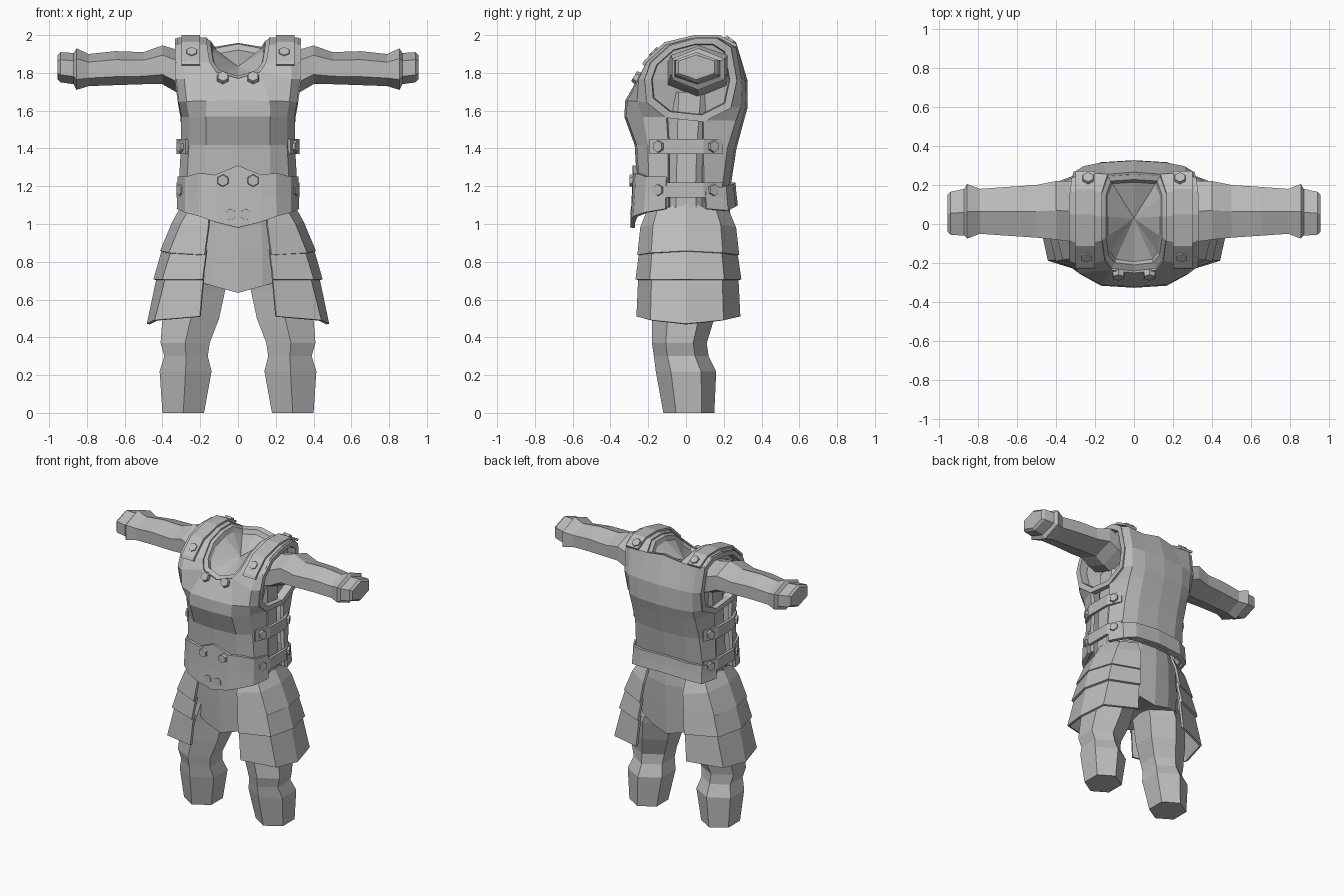
import bpy, bmesh, math
from mathutils import Vector, Matrix

default_cube = bpy.data.objects.get("Cube")
if default_cube:
    bpy.data.objects.remove(default_cube, do_unlink=True)

GREY = (0.5, 0.5, 0.5, 1)
grey = bpy.data.materials.new("plain grey")
grey.use_nodes = True
grey.diffuse_color = GREY
grey.node_tree.nodes["Principled BSDF"].inputs["Base Color"].default_value = GREY


def finish(name, mesh_data, thickness=0, mirror=False):
    """Turn a bmesh into a flat shaded object, optionally thickened and mirrored."""
    bmesh.ops.recalc_face_normals(mesh_data, faces=mesh_data.faces)
    mesh = bpy.data.meshes.new(name)
    mesh_data.to_mesh(mesh)
    mesh_data.free()
    mesh.materials.append(grey)
    obj = bpy.data.objects.new(name, mesh)
    bpy.context.collection.objects.link(obj)
    if mirror:
        modifier = obj.modifiers.new("mirror", 'MIRROR')
        modifier.use_clip = True
    if thickness:
        modifier = obj.modifiers.new("thickness", 'SOLIDIFY')
        modifier.thickness = thickness
        modifier.offset = 0
    return obj


def loft(name, rows, closed=False, caps=(False, False), thickness=0, mirror=False):
    """Skin rows of points; None marks a missing point."""
    bm = bmesh.new()
    verts = [[bm.verts.new(p) if p is not None else None for p in row] for row in rows]
    for lower, upper in zip(verts, verts[1:]):
        count = len(lower)
        for i in range(count if closed else count - 1):
            j = (i + 1) % count
            corners = (lower[i], lower[j], upper[j], upper[i])
            if None not in corners:
                bm.faces.new(corners)
    for cap, row in zip(caps, (verts[0], verts[-1])):
        if cap:
            bmesh.ops.poke(bm, faces=[bm.faces.new(row)])
    return finish(name, bm, thickness, mirror)


def oval(a0, a1, b0, b1, sides, turn):
    """Polygon that fills the given extents."""
    pts = [(math.cos(t), math.sin(t)) for t in
           (math.tau * (i + turn) / sides for i in range(sides))]
    wide, tall = max(p[0] for p in pts), max(p[1] for p in pts)
    return [((a0 + a1 + (a1 - a0) * p / wide) / 2, (b0 + b1 + (b1 - b0) * q / tall) / 2)
            for p, q in pts]


def bolt(name, place, facing):
    """Hexagonal bolt head on both sides of the body."""
    bm = bmesh.new()
    turn = Vector(facing).to_track_quat('Z', 'Y').to_matrix().to_4x4()
    bmesh.ops.create_cone(bm, cap_ends=True, segments=6, radius1=0.036, radius2=0.03,
                          depth=0.03, matrix=Matrix.Translation(place) @ turn)
    finish(name, bm, mirror=True)


# Cuirass: half sheet running up the chest, over the shoulder and down the back
# each row: height, centre depth, corner depth, edge width, edge depth
FRONT = [
    (1.09, -.255, -.19, .30, -.09), (1.25, -.25, -.19, .30, -.09),
    (1.42, -.26, -.195, .29, -.09), (1.57, -.315, -.22, .29, -.10),
    (1.65, -.31, -.25, .305, -.20), (1.765, -.24, -.24, .32, -.21)]
SHOULDER = [
    (1.85, -.19, -.20, .32, -.18), (1.94, -.09, -.10, .32, -.08),
    (1.975, .05, .05, .32, .05), (1.975, .17, .17, .315, .16)]
BACK = [
    (1.93, .255, .255, .305, .23), (1.76, .313, .285, .295, .26),
    (1.62, .315, .28, .29, .23), (1.55, .295, .255, .29, .09),
    (1.40, .255, .21, .29, .09), (1.20, .225, .185, .30, .09),
    (1.09, .24, .20, .30, .09)]


def cuirass_row(row, full=True):
    z, centre, corner, width, edge = row
    inset = -.01 if centre > 0 else .01
    return [Vector((0, centre, z)) if full else None, Vector((.165, centre + inset, z)),
            Vector((width - .04, corner, z)), Vector((width, edge, z))]


front = [cuirass_row(r) for r in FRONT]
shoulder = [cuirass_row(r, False) for r in SHOULDER]
back = [cuirass_row(r) for r in BACK]
front[-1][1] = Vector((.115, -.225, 1.8))
shoulder[0][1].x = .15
back[0][0].z = 1.955
back[0][1].x = .135
loft("cuirass", front + shoulder + back, thickness=0.024, mirror=True)

# Pointed collar band and shallow neck hollow
outer = [front[-1][0]] + [r[1] for r in front[-1:] + shoulder + back[:1]] + [back[0][0]]
centre = Vector((0, .03, 1.83))
rim = [p.lerp(centre, .11) + Vector((0, 0, .008)) for p in outer]
inner = [p.lerp(centre, .17) - Vector((0, 0, .015)) for p in outer]
loft("neck_collar", [outer, rim, inner, [centre] * len(rim)], thickness=0.008, mirror=True)

# Armhole rims, closed behind the arm
hole = [r[3] for r in front[3:] + shoulder + back[:4]]
middle = sum(hole, Vector()) / len(hole)


def rim_loop(scale, shift):
    return [Vector((p.x + shift, *(middle + (p - middle) * scale).yz)) for p in hole]


loft("armhole_rim", [rim_loop(s, x) for s, x in
                     ((1.04, -.025), (1.04, .014), (.88, .014), (.86, -.045))],
     closed=True, caps=(False, True), mirror=True)

# Shoulder straps following the cuirass
strap_rows = []
for row in front[-1:] + shoulder + back[:1]:
    point = row[2]
    out = Vector((0, point.y - .05, point.z - 1.7)).normalized() * .018
    strap_rows.append([Vector((x, point.y, point.z)) + out for x in (.2, .25, .3)])
strap_rows[0] = [a.lerp(b, .8) for a, b in zip(strap_rows[0], strap_rows[1])]
loft("shoulder_strap", strap_rows, thickness=0.016, mirror=True)

# Belly plate and back belt: columns of width, depth, top, bottom
BELLY = [(0, -.27, 1.31, .98), (.12, -.268, 1.26, 1.01), (.2, -.255, 1.27, 1.04),
         (.27, -.205, 1.25, 1.06), (.31, -.1, 1.25, 1.08)]
BELT = [(0, .25, 1.22, 1.1), (.19, .24, 1.21, 1.09), (.27, .205, 1.2, 1.07),
        (.31, .1, 1.18, 1.08)]
for name, columns in (("belly_plate", BELLY), ("back_belt", BELT)):
    loft(name, [[(x, y, top), (x, y * 1.02, (top + low) / 2), (x * 1.01, y * 1.05, low)]
                for x, y, top, low in columns], thickness=0.024, mirror=True)

# Side buckles with bolts
for z in (1.41, 1.18):
    path = [(.268, -.19), (.315, -.09), (.315, .09), (.268, .19)]
    loft("side_strap", [[(x, y, z - .04), (x, y, z + .04)] for x, y in path],
         thickness=0.02, mirror=True)
    for y in (-.145, .145):
        bolt("side_bolt", (.3, y, z), (1, y * 3.5, 0))

# Front, belly and shoulder bolts
bolt("chest_bolt", (.08, -.262, 1.775), (0, -1, .6))
bolt("belly_bolt", (.08, -.285, 1.23), (0, -1, 0))
bolt("lower_belly_bolt", (.04, -.28, 1.05), (0, -1, 0))
bolt("front_shoulder_bolt", (.245, -.165, 1.905), (0, -.7, .7))
bolt("back_shoulder_bolt", (.235, .232, 1.968), (0, .6, .8))

# Shirt under the cuirass
SHIRT = [(1.0, .29, -.2, .2), (1.2, .285, -.19, .19), (1.42, .275, -.19, .2),
         (1.7, .265, -.2, .24)]
loft("shirt", [[(x, y, z) for x, y in oval(-w, w, a, b, 12, .5)] for z, w, a, b in SHIRT],
     closed=True, caps=(True, True))

# Sleeves with flared cuffs: along, depth range, height range
SLEEVE = [(.22, -.1, .21, 1.66, 1.92), (.33, -.09, .22, 1.70, 1.925),
          (.4, -.08, .22, 1.74, 1.945), (.5, -.07, .2, 1.74, 1.91),
          (.65, -.06, .19, 1.735, 1.915), (.79, -.05, .18, 1.73, 1.9),
          (.855, -.075, .205, 1.71, 1.93), (.87, -.06, .18, 1.74, 1.905),
          (.94, -.055, .165, 1.75, 1.91), (.955, -.04, .15, 1.765, 1.895)]
loft("sleeve", [[(x, y, z) for y, z in oval(a, b, c, d, 6, .5)] for x, a, b, c, d in SLEEVE],
     closed=True, caps=(True, True), mirror=True)

# Legs: height, width range, depth range
LEG = [(0, .18, .4, -.12, .15), (.22, .14, .415, -.16, .16), (.3, .16, .39, -.17, .12),
       (.37, .15, .41, -.18, .11), (.5, .1, .4, -.18, .15), (.64, .07, .38, -.18, .18),
       (.85, .02, .3, -.17, .17)]
loft("leg", [[(x, y, z) for x, y in oval(a, b, c, d, 6, .5)] for z, a, b, c, d in LEG],
     closed=True, caps=(True, True), mirror=True)

# Hip skirt, dipping lower at its centre
HIPS = [(1.1, .295, .21), (1.0, .32, .22), (.85, .335, .215), (.635, .34, .205)]
loft("hip_skirt", [[(x, y, z + (1.1 - z) * abs(x) * .6)
                    for x, y in oval(-w, w, -d, d + .02, 16, 0)]
                   for z, w, d in HIPS], closed=True, caps=(True, True))


# Three overlapping hip guards on each side, the top one closing onto the waist
def guard_edge(front_x, corner_x, side_x, depth, z, drop):
    return [(front_x, -depth, z + drop), (corner_x, -depth * .72, z + drop / 2),
            (side_x, 0, z), (corner_x, depth * .76, z + drop / 2),
            (front_x, depth * 1.1, z + drop)]


GUARDS = [((.15, .25, .295, .2, 1.09, -.02), (.155, .30, .34, .235, 1.01, -.03),
           (.175, .36, .405, .25, .855, -.02)),
          ((.165, .345, .39, .24, .88, -.02), (.185, .395, .44, .26, .705, 0)),
          ((.18, .375, .42, .245, .73, 0), (.2, .435, .475, .255, .47, .04))]
for edges in GUARDS:
    loft("hip_guard", [guard_edge(*edge) for edge in edges], thickness=0.016, mirror=True)
